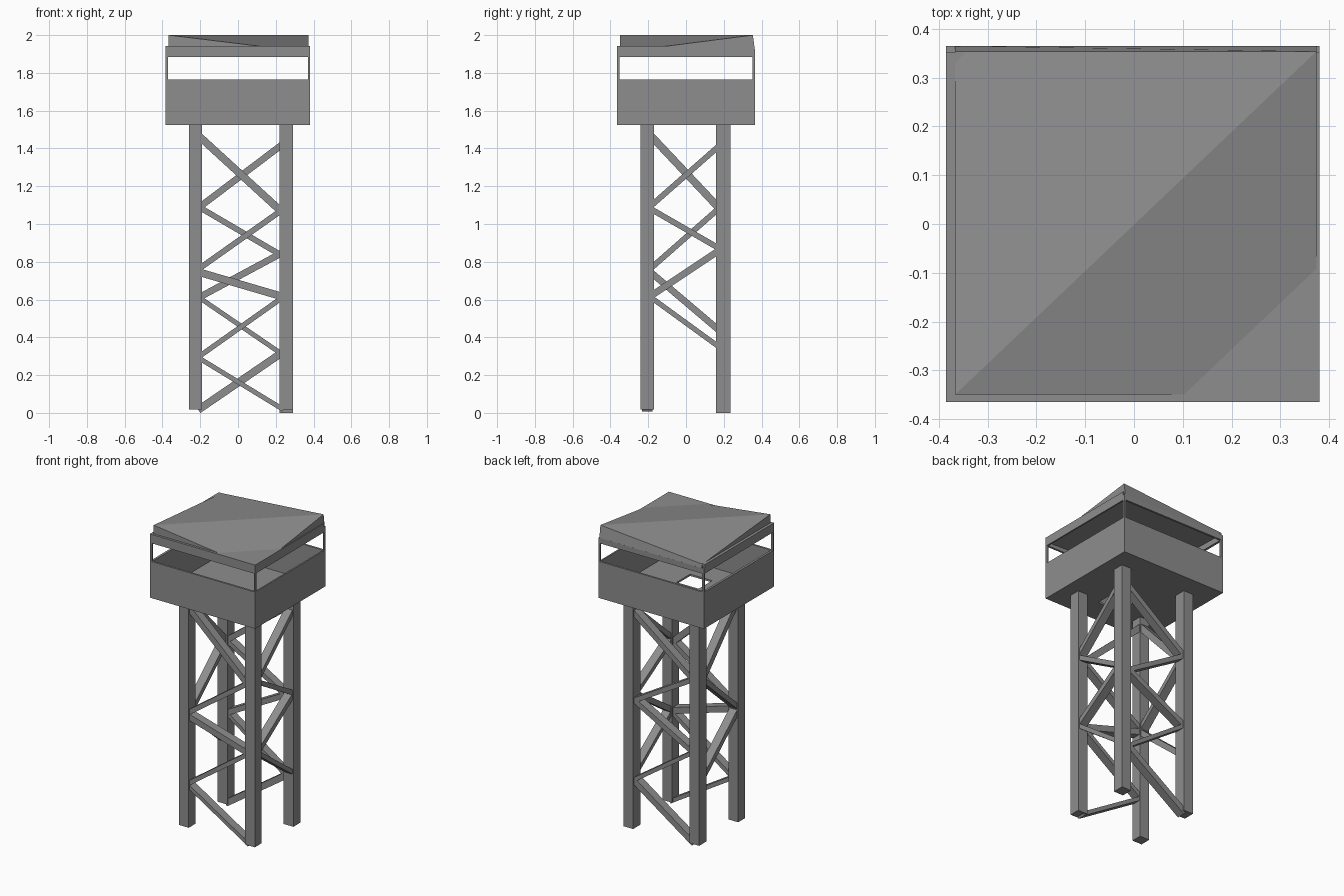
import bpy, bmesh, math
from mathutils import Vector, Matrix

if "Cube" in bpy.data.objects:
    bpy.data.objects.remove(bpy.data.objects["Cube"])

gray = bpy.data.materials.new("weathered gray")
gray.diffuse_color = (0.27, 0.27, 0.275, 1)
gray.use_nodes = True
gray.node_tree.nodes["Principled BSDF"].inputs["Base Color"].default_value = gray.diffuse_color


def finish(name, bm):
    bmesh.ops.recalc_face_normals(bm, faces=bm.faces)
    me = bpy.data.meshes.new(name)
    bm.to_mesh(me)
    bm.free()
    me.materials.append(gray)
    ob = bpy.data.objects.new(name, me)
    bpy.context.collection.objects.link(ob)
    return ob


def add_box(bm, x, y, z):
    size = Vector((x[1] - x[0], y[1] - y[0], z[1] - z[0]))
    mid = Vector((x[0] + x[1], y[0] + y[1], z[0] + z[1])) / 2
    bmesh.ops.create_cube(bm, size=1, matrix=Matrix.Translation(mid) @ Matrix.Diagonal(size).to_4x4())


def box(name, x, y, z):
    bm = bmesh.new()
    add_box(bm, x, y, z)
    return finish(name, bm)


def brace(name, a, b, thick, depth, side):
    """Bar from a to b, deep along the normal of its tower side."""
    a, b, side = Vector(a), Vector(b), Vector(side)
    d = (b - a).normalized()
    length = (b - a).length + 0.05
    up = side.cross(d)
    rot = Matrix((d, side, up)).transposed().to_4x4()
    bm = bmesh.new()
    bmesh.ops.create_cube(bm, size=1, matrix=Matrix.Translation((a + b) / 2) @ rot
                          @ Matrix.Diagonal((length, depth, thick, 1)))
    finish(name, bm)


# legs
LX = {"left": (-0.26, -0.19), "right": (0.22, 0.29)}
LY = {"front": (-0.24, -0.17), "back": (0.16, 0.235)}
for sy, y in LY.items():
    for sx, x in LX.items():
        foot = 0.0 if (sx, sy) == ("right", "back") else 0.018
        box(f"{sy}_{sx}_leg", x, y, (foot, 1.53))

# zigzag braces: (height at left/front end, height at right/back end, thickness)
front = [(1.45, 1.075, 0.04), (0.775, 1.065, 0.03), (0.74, 0.62, 0.04), (0.31, 0.60, 0.027), (0.28, 0.03, 0.025)]
back = [(1.10, 1.41, 0.035), (1.08, 0.84, 0.03), (0.62, 0.84, 0.035), (0.60, 0.32, 0.025), (0.03, 0.31, 0.04)]
left = [(1.45, 1.10, 0.04), (0.78, 1.07, 0.03), (0.73, 0.45, 0.035)]
right = [(1.11, 1.40, 0.03), (1.07, 0.88, 0.03), (0.63, 0.85, 0.035), (0.60, 0.36, 0.027)]
for name, y, bars in (("front", -0.205, front), ("back", 0.1975, back)):
    for i, (z0, z1, t) in enumerate(bars):
        brace(f"{name}_brace_{i}", (-0.19, y, z0), (0.22, y, z1), t, 0.055, (0, 1, 0))
for name, x, bars in (("left", -0.225, left), ("right", 0.255, right)):
    for i, (z0, z1, t) in enumerate(bars):
        brace(f"{name}_brace_{i}", (x, -0.17, z0), (x, 0.16, z1), t, 0.055, (1, 0, 0))

# cabin outline: outer and inner edges
X0, X1, Y0, Y1 = -0.385, 0.38, -0.365, 0.365
x0, x1, y0, y1 = -0.37, 0.37, -0.352, 0.352


def ring(name, z, back_top=None):
    bm = bmesh.new()
    add_box(bm, (X0, X1), (Y0, y0), z)
    add_box(bm, (X0, X1), (y1, Y1), (z[0], back_top or z[1]))
    add_box(bm, (X0, x0), (y0, y1), z)
    add_box(bm, (x1, X1), (y0, y1), z)
    finish(name, bm)


ring("cabin_lower_wall", (1.525, 1.765))
ring("cabin_upper_band", (1.885, 1.943), 1.92)

# thin posts at the window corners
for nx, x in (("left", (X0, x0)), ("right", (x1, X1))):
    for ny, y in (("front", (Y0, y0)), ("back", (y1, Y1))):
        box(f"{ny}_{nx}_window_post", x, y, (1.765, 1.885))

# floor with a hatch opening
hx, hy = (-0.05, 0.11), (-0.2, -0.06)
bm = bmesh.new()
fz = (1.525, 1.537)
add_box(bm, (x0, hx[0]), (y0, y1), fz)
add_box(bm, (hx[1], x1), (y0, y1), fz)
add_box(bm, hx, (y0, hy[0]), fz)
add_box(bm, hx, (hy[1], y1), fz)
finish("cabin_floor", bm)

# ceiling plate closing the band
box("ceiling", (x0, x1), (y0, y1), (1.93, 1.943))

# folded roof: diagonal ridge, two lowered corners, slanted back edge
bm = bmesh.new()
corners = [(-0.367, -0.35, 2.0), (0.374, -0.35, 1.91), (0.374, 0.354, 2.0), (-0.367, 0.354, 1.941)]
top = [bm.verts.new(c) for c in corners]
low = []
for x, y, z in corners:
    low.append(bm.verts.new((x, Y1, 1.918) if y > 0 else (x, y, min(1.935, z - 0.005))))
for tri in ((0, 1, 2), (0, 2, 3)):
    bm.faces.new([top[i] for i in tri])
    bm.faces.new([low[i] for i in reversed(tri)])
for i in range(4):
    j = (i + 1) % 4
    bm.faces.new((top[i], low[i], low[j], top[j]))
finish("roof", bm)
